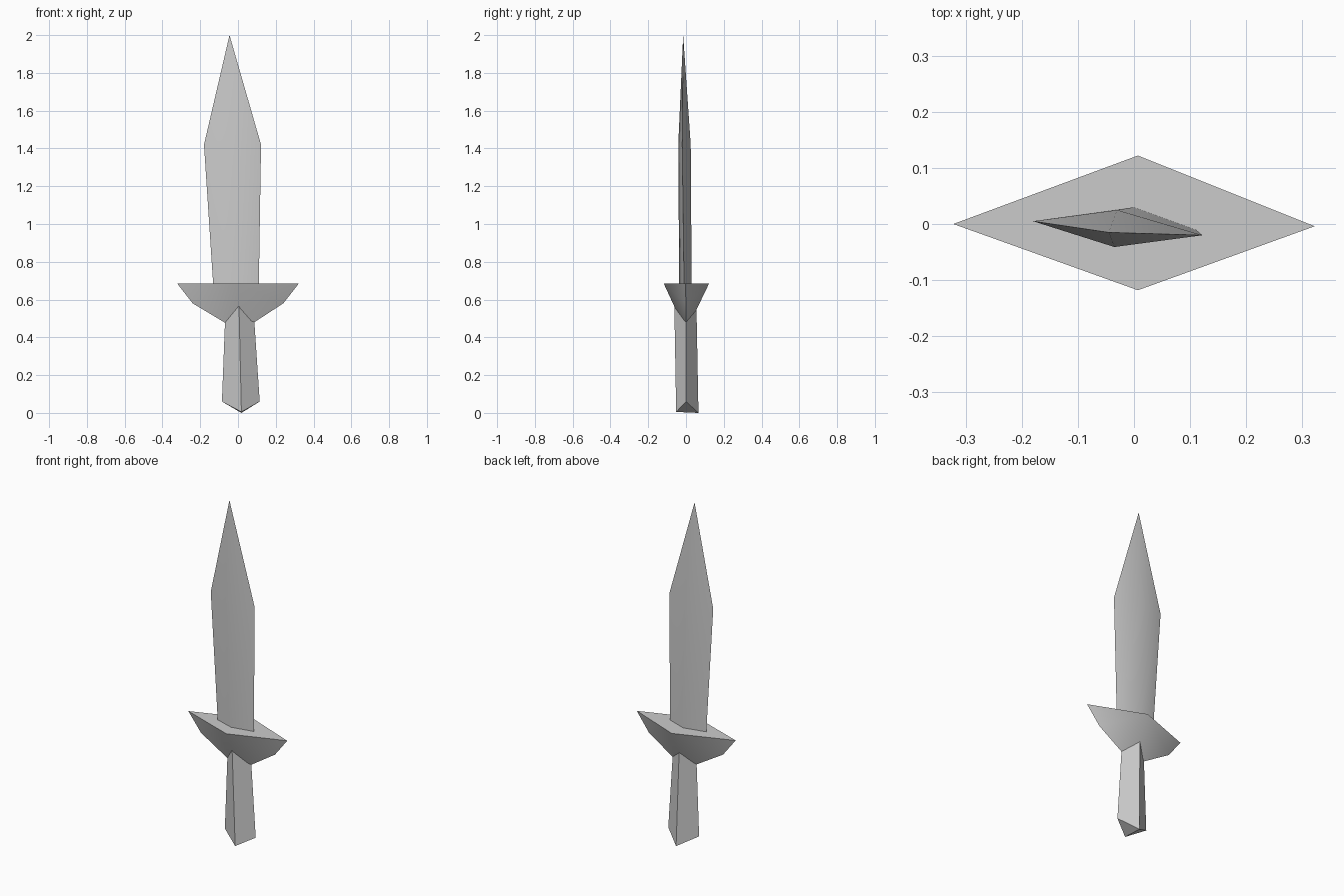
import bpy
import bmesh
from math import radians

cube = bpy.data.objects.get("Cube")
if cube:
    bpy.data.objects.remove(cube)

grey = bpy.data.materials.new("plain grey")
grey.use_nodes = True
colour = (0.6, 0.6, 0.6, 1)
grey.diffuse_color = colour
grey.node_tree.nodes["Principled BSDF"].inputs["Base Color"].default_value = colour


def finish(name, bm):
    bmesh.ops.recalc_face_normals(bm, faces=bm.faces[:])
    mesh = bpy.data.meshes.new(name)
    bm.to_mesh(mesh)
    bm.free()
    mesh.materials.append(grey)
    obj = bpy.data.objects.new(name, mesh)
    bpy.context.collection.objects.link(obj)
    bpy.ops.object.select_all(action="DESELECT")
    obj.select_set(True)
    bpy.context.view_layer.objects.active = obj
    bpy.ops.object.shade_smooth_by_angle(angle=radians(45))


def bridge(bm, lower, upper):
    for i in range(4):
        j = (i + 1) % 4
        bm.faces.new((lower[i], lower[j], upper[j], upper[i]))


def ring(bm, points):
    return [bm.verts.new(p) for p in points]


def fan(bm, loop, apex):
    for i, v in enumerate(loop):
        bm.faces.new((v, loop[(i + 1) % len(loop)], apex))


# Blade: diamond section, widening to a shoulder and closing to a point
bm = bmesh.new()
base = ring(bm, [(-0.13, 0, 0.66), (-0.02, -0.036, 0.66), (0.11, -0.01, 0.66), (0, 0.03, 0.66)])
shoulder = ring(bm, [(-0.18, 0.005, 1.42), (-0.035, -0.041, 1.42),
                     (0.122, -0.02, 1.42), (-0.03, 0.025, 1.42)])
bridge(bm, base, shoulder)
fan(bm, shoulder, bm.verts.new((-0.045, -0.015, 2.0)))
bm.faces.new(base[::-1])
finish("blade", bm)

# Guard: flat diamond top over a keel that narrows downwards
bm = bmesh.new()
left, right = ring(bm, [(0.322, -0.004, 0.685), (-0.322, 0, 0.685)])
front, back = ring(bm, [(0.007, -0.118, 0.685), (0.007, 0.122, 0.685)])
keel = [right] + ring(bm, [(-0.24, 0, 0.58), (0.01, 0, 0.43), (0.24, 0, 0.58)]) + [left]
bm.faces.new((right, front, left, back))
for a, b in zip(keel, keel[1:]):
    for corner in (front, back):
        bm.faces.new((a, b, corner))
finish("guard", bm)

# Grip: diamond post with a ridged lower end
bm = bmesh.new()
foot = ring(bm, [(-0.085, 0, 0.06), (0.018, -0.052, 0.005), (0.115, 0, 0.06), (0.018, 0.066, 0)])
neck = ring(bm, [(-0.065, 0, 0.58), (0.005, -0.062, 0.58), (0.08, 0, 0.58), (0.005, 0.055, 0.58)])
bridge(bm, foot, neck)
bm.faces.new(neck)
for side in (foot[0], foot[2]):
    bm.faces.new((foot[1], foot[3], side))
finish("grip", bm)
